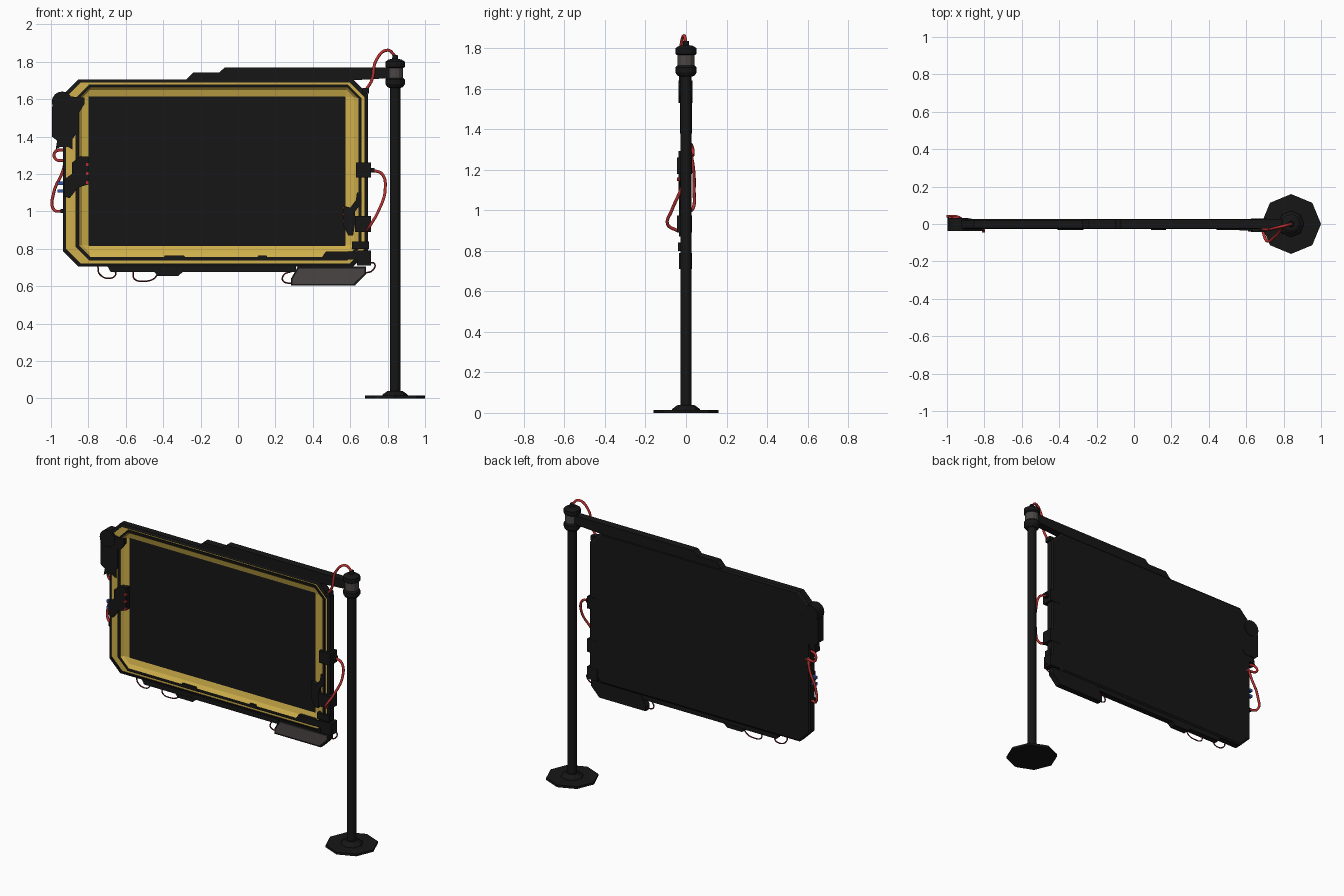
import bpy, bmesh, math
from mathutils import Matrix


def material(name, rgb):
    m = bpy.data.materials.new(name)
    m.diffuse_color = (*rgb, 1)
    return m


BLACK = material("black metal", (0.008, 0.008, 0.008))
YELLOW = material("yellow trim", (0.62, 0.43, 0.07))
RED = material("red cable", (0.5, 0.03, 0.03))
DARK_RED = material("dark red cable", (0.12, 0.015, 0.02))
GREY = material("lamp grey", (0.07, 0.06, 0.06))
BLUE = material("blue plug", (0.03, 0.1, 0.4))


def finish(name, bm, mats, smooth=False):
    bmesh.ops.recalc_face_normals(bm, faces=bm.faces)
    me = bpy.data.meshes.new(name)
    bm.to_mesh(me)
    bm.free()
    for m in mats:
        me.materials.append(m)
    ob = bpy.data.objects.new(name, me)
    bpy.context.collection.objects.link(ob)
    if smooth:
        bpy.ops.object.select_all(action='DESELECT')
        ob.select_set(True)
        bpy.context.view_layer.objects.active = ob
        bpy.ops.object.shade_smooth_by_angle(angle=math.radians(35))
    return ob


def skin(bm, rings):
    """Bridge equal-length rings of points into a closed solid, one face list per step."""
    vs = [[bm.verts.new(p) for p in r] for r in rings]
    n = len(vs[0])
    steps = [[bm.faces.new((a[i], a[(i + 1) % n], b[(i + 1) % n], b[i])) for i in range(n)]
             for a, b in zip(vs, vs[1:])]
    bm.faces.new(vs[0])
    bm.faces.new(vs[-1])
    return steps


def prism(name, pts, y0=-0.028, y1=0.028, mat=BLACK):
    """Extrude an (x, z) outline along y."""
    bm = bmesh.new()
    skin(bm, [[(x, y, z) for x, z in pts] for y in (y0, y1)])
    return finish(name, bm, [mat])


def box(name, x0, x1, z0, z1, y0=-0.028, y1=0.028, mat=BLACK):
    return prism(name, [(x0, z0), (x1, z0), (x1, z1), (x0, z1)], y0, y1, mat)


def lathe(name, x, profile, sides, mat=BLACK, smooth=False):
    """Stack (radius, z) rings around a vertical axis at x."""
    bm = bmesh.new()
    skin(bm, [[(x + r * math.cos(2 * math.pi * i / sides), r * math.sin(2 * math.pi * i / sides), z)
               for i in range(sides)] for r, z in profile])
    return finish(name, bm, [mat], smooth)


def rod(name, x, z, y0, y1, r, sides=16, mat=BLACK):
    """Round disc or stud pointing along y."""
    return prism(name, [(x + r * math.cos(2 * math.pi * i / sides), z + r * math.sin(2 * math.pi * i / sides))
                        for i in range(sides)], y0, y1, mat)


def cable(name, pts, r=0.008, mat=RED):
    cu = bpy.data.curves.new(name, 'CURVE')
    cu.dimensions = '3D'
    cu.bevel_depth, cu.bevel_resolution, cu.resolution_u = r, 2, 8
    cu.use_fill_caps = True
    sp = cu.splines.new('BEZIER')
    sp.bezier_points.add(len(pts) - 1)
    for bp, p in zip(sp.bezier_points, pts):
        bp.co = p
        bp.handle_left_type = bp.handle_right_type = 'AUTO'
    cu.materials.append(mat)
    ob = bpy.data.objects.new(name, cu)
    bpy.context.collection.objects.link(ob)
    bpy.ops.object.select_all(action='DESELECT')
    ob.select_set(True)
    bpy.context.view_layer.objects.active = ob
    bpy.ops.object.convert(target='MESH')


def octagon(x0, x1, z0, z1, c, y):
    return [(x, y, z) for x, z in ((x0 + c, z0), (x1 - c, z0), (x1, z0 + c), (x1, z1 - c),
                                   (x1 - c, z1), (x0 + c, z1), (x0, z1 - c), (x0, z0 + c))]


# Post: octagonal foot, collar, pole and head
PX = 0.84
lathe("base_plate", PX, [(0.16, 0), (0.16, 0.015)], 8)
lathe("base_collar", PX, [(0.07, 0.015), (0.065, 0.022), (0.04, 0.04)], 8)
lathe("pole", PX, [(0.028, 0.015), (0.028, 1.68)], 16, smooth=True)
lathe("head_lower", PX, [(0.03, 1.66), (0.042, 1.665), (0.052, 1.68), (0.052, 1.705), (0.042, 1.715)], 12)
lathe("head_core", PX, [(0.043, 1.705), (0.043, 1.775)], 12, GREY)
lathe("head_cap", PX, [(0.042, 1.765), (0.052, 1.772), (0.052, 1.80), (0.035, 1.812), (0.016, 1.815), (0.014, 1.835)], 12)

# Sign panel: black shell with yellow trim stepping in to the sunken screen
bm = bmesh.new()
steps = skin(bm, [
    octagon(-0.925, 0.685, 0.715, 1.695, 0.08, 0.028),
    octagon(-0.935, 0.695, 0.705, 1.705, 0.08, 0.02),
    octagon(-0.935, 0.695, 0.705, 1.705, 0.08, -0.022),
    octagon(-0.92, 0.677, 0.722, 1.688, 0.078, -0.028),
    octagon(-0.92, 0.677, 0.722, 1.688, 0.078, -0.020),
    octagon(-0.87, 0.660, 0.738, 1.678, 0.074, -0.020),
    octagon(-0.87, 0.660, 0.738, 1.678, 0.074, -0.028),
    octagon(-0.85, 0.643, 0.757, 1.665, 0.06, -0.028),
    octagon(-0.835, 0.620, 0.780, 1.650, 0.04, -0.012),
    octagon(-0.80, 0.575, 0.815, 1.615, 0.004, -0.002),
])
for k in (4, 7, 8):
    for f in steps[k]:
        f.material_index = 1
finish("sign_panel", bm, [BLACK, YELLOW])

# Top support arm and underside rail
prism("support_arm", [(-0.28, 1.70), (-0.24, 1.743), (-0.10, 1.743), (-0.07, 1.77), (0.82, 1.77), (0.82, 1.713), (0.6, 1.70)], -0.025, 0.025)
prism("bottom_rail", [(-0.70, 0.71), (-0.68, 0.675), (0.31, 0.675), (0.31, 0.71)], -0.02, 0.02)
prism("bottom_clip", [(-0.45, 0.68), (-0.43, 0.655), (-0.32, 0.655), (-0.29, 0.68)], -0.022, 0.022)
for i, (x0, x1) in enumerate(((-0.41, -0.27), (0.09, 0.17))):
    prism(f"rim_block_{i}", [(x0, 0.74), (x1, 0.74), (x1 - 0.02, 0.765), (x0 + 0.02, 0.765)], -0.033, 0)

# Hanging lamp
prism("lamp_housing", [(0.283, 0.603), (0.625, 0.603), (0.685, 0.665), (0.685, 0.705), (0.32, 0.705), (0.283, 0.64)], -0.018, 0.022)
prism("lamp_face", [(0.292, 0.613), (0.618, 0.613), (0.675, 0.668), (0.675, 0.695), (0.325, 0.695), (0.292, 0.638)], -0.025, -0.015, GREY)

# Left projector unit: disc head, body, neck and arm
rod("projector_disc", -0.94, 1.585, -0.037, 0.033, 0.056)
prism("projector_body", [(-0.995, 1.56), (-0.995, 1.40), (-0.97, 1.38), (-0.89, 1.38), (-0.868, 1.41), (-0.868, 1.56)], -0.03, 0.03)
prism("projector_neck", [(-0.965, 1.39), (-0.975, 1.33), (-0.95, 1.345), (-0.91, 1.345), (-0.885, 1.33), (-0.885, 1.39)], -0.024, 0.024)
prism("projector_arm", [(-0.93, 1.55), (-0.85, 1.53), (-0.82, 1.575), (-0.82, 1.61), (-0.86, 1.61), (-0.93, 1.62)], -0.033, 0)
rod("projector_nut", -0.92, 1.325, -0.013, 0.013, 0.016, 8)

# Left control module with studs and plugs
prism("left_module", [(-0.845, 1.294), (-0.80, 1.294), (-0.80, 1.144), (-0.855, 1.128), (-0.90, 1.07), (-0.93, 1.08),
                      (-0.93, 1.17), (-0.888, 1.20), (-0.888, 1.26)], -0.038, 0.02)
for i in range(3):
    rod(f"left_stud_{i}", -0.805, 1.25 - 0.048 * i, -0.045, -0.03, 0.009, 8, RED)
    rod(f"right_stud_{i}", 0.565, 1.02 - 0.036 * i, -0.03, 0, 0.007, 8, RED)
for i in range(2):
    box(f"blue_plug_{i}", -0.965, -0.925, 1.10 + 0.042 * i, 1.118 + 0.042 * i, -0.01, 0.01, BLUE)
box("left_socket", -0.95, -0.92, 0.99, 1.012, -0.012, 0.02)

# Right modules and corner block
prism("right_module", [(0.565, 1.03), (0.565, 0.92), (0.59, 0.87), (0.615, 0.87), (0.625, 0.93), (0.625, 1.0),
                       (0.66, 1.04), (0.66, 1.10), (0.636, 1.10), (0.63, 1.06), (0.60, 1.02)], -0.035, 0)
box("right_box_upper", 0.63, 0.71, 1.18, 1.26, -0.044, 0.03)
box("right_box_upper_plug", 0.71, 0.73, 1.207, 1.233, -0.013, 0.013)
box("right_box_lower", 0.625, 0.712, 0.89, 0.975, -0.044, 0.03)
box("right_bracket", 0.61, 0.70, 0.80, 0.84, -0.04, 0.01)
box("corner_block", 0.635, 0.712, 0.71, 0.79, -0.035, 0.03)
prism("corner_strip", [(0.44, 0.742), (0.47, 0.785), (0.64, 0.785), (0.64, 0.742)], -0.033, 0)
box("corner_socket", 0.665, 0.70, 1.63, 1.66, -0.035, 0.01)

# Cables
cable("top_cable", [(0.84, 0, 1.83), (0.80, -0.01, 1.862), (0.74, -0.025, 1.81), (0.715, -0.03, 1.70), (0.68, -0.025, 1.645)])
cable("right_cable", [(0.72, 0, 1.22), (0.77, -0.005, 1.20), (0.787, -0.02, 1.12), (0.75, -0.07, 1.0), (0.71, -0.09, 0.93), (0.69, -0.044, 0.90)])
cable("left_cable_short", [(-0.925, 0.01, 1.33), (-0.98, 0.03, 1.315), (-0.975, 0.035, 1.28), (-0.92, 0.025, 1.273), (-0.86, 0.01, 1.27)])
cable("left_cable_long", [(-0.915, 0.01, 1.33), (-0.935, 0.035, 1.22), (-0.985, 0.04, 1.10), (-0.985, 0.035, 1.01), (-0.935, 0.01, 1.0)])
for i, loop in enumerate((
        ((-0.75, 0.71), (-0.74, 0.665), (-0.69, 0.642), (-0.655, 0.66), (-0.66, 0.69)),
        ((-0.56, 0.68), (-0.555, 0.64), (-0.50, 0.627), (-0.45, 0.64), (-0.43, 0.665)),
        ((0.29, 0.68), (0.245, 0.66), (0.24, 0.63), (0.29, 0.613)),
        ((0.68, 0.67), (0.72, 0.685), (0.73, 0.72), (0.70, 0.725)))):
    cable(f"under_cable_{i}", [(x, 0, z) for x, z in loop], 0.004, DARK_RED)
